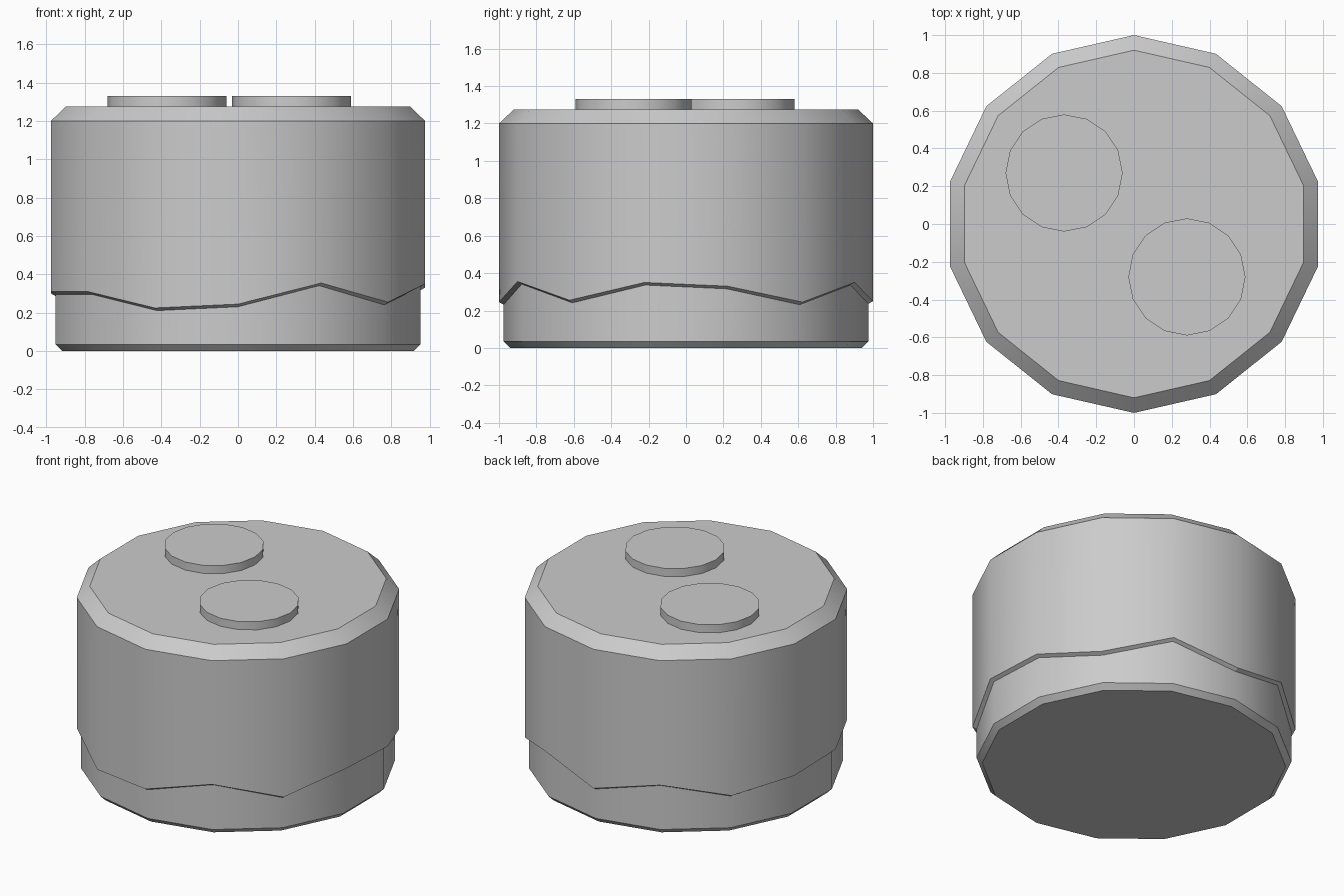
import bpy, bmesh, math

if "Cube" in bpy.data.objects:
    bpy.data.objects.remove(bpy.data.objects["Cube"])

grey = bpy.data.materials.new("plain grey")
grey.use_nodes = True
colour = (0.6, 0.6, 0.6, 1)
grey.diffuse_color = colour
grey.node_tree.nodes["Principled BSDF"].inputs["Base Color"].default_value = colour


def loft(name, sides, rings, centre=(0, 0), cap_bottom=False, cap_top=False):
    """Stack rings of (radius, height); height may be one value per corner."""
    bm = bmesh.new()
    loops = []
    for radius, height in rings:
        loop = []
        for i in range(sides):
            a = math.tau * i / sides - math.pi / 2
            z = height[i] if isinstance(height, list) else height
            loop.append(bm.verts.new((centre[0] + radius * math.cos(a),
                                      centre[1] + radius * math.sin(a), z)))
        loops.append(loop)
    for low, high in zip(loops, loops[1:]):
        for i in range(sides):
            j = (i + 1) % sides
            bm.faces.new((low[i], low[j], high[j], high[i]))
    if cap_bottom:
        bm.faces.new(loops[0][::-1])
    if cap_top:
        bm.faces.new(loops[-1])
    mesh = bpy.data.meshes.new(name)
    bm.to_mesh(mesh)
    bm.free()
    mesh.materials.append(grey)
    obj = bpy.data.objects.new(name, mesh)
    bpy.context.collection.objects.link(obj)
    bpy.ops.object.select_all(action="DESELECT")
    obj.select_set(True)
    bpy.context.view_layer.objects.active = obj
    bpy.ops.object.shade_smooth_by_angle(angle=math.radians(30))
    return obj


# Uneven lower rim of the coating, counter-clockwise from the front corner
rim = [0.245, 0.355, 0.255, 0.35, 0.33, 0.245, 0.35,
       0.25, 0.35, 0.265, 0.30, 0.31, 0.31, 0.225]
inner_rim = [z - 0.014 for z in rim]

# Base with a chamfered foot
loft("base", 14, [(0.94, 0), (0.975, 0.035), (0.975, inner_rim)], cap_bottom=True)

# Thick coating with a chamfered top edge
loft("coating", 14, [(0.975, inner_rim), (1, rim), (1, 1.2), (0.92, 1.275)], cap_top=True)

# Two round discs on top
for name, centre in (("back_disc", (-0.37, 0.27)), ("front_disc", (0.28, -0.28))):
    loft(name, 16, [(0.31, 1.275), (0.31, 1.33)], centre, cap_top=True)
